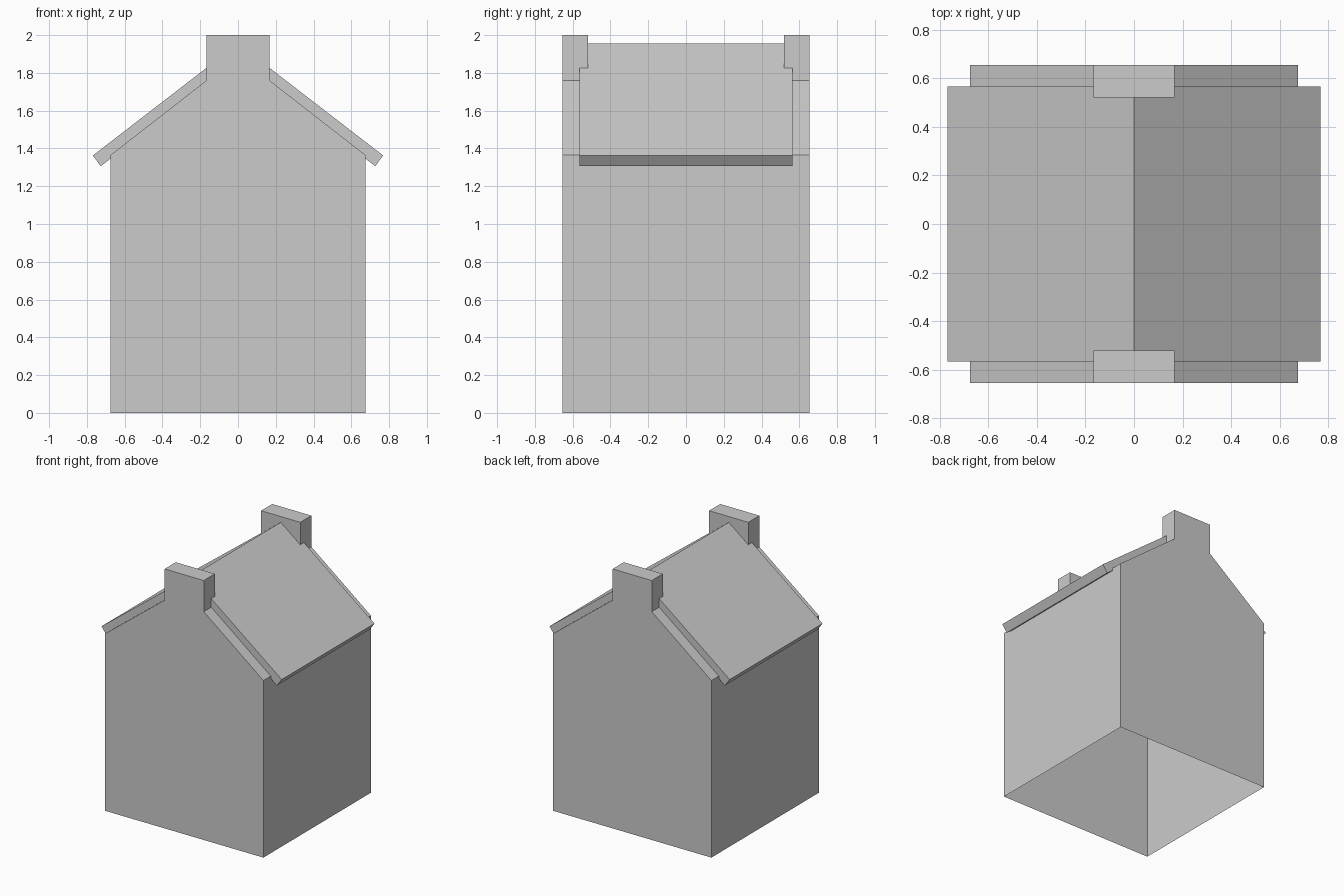
import bpy
import bmesh

cube = bpy.data.objects.get("Cube")
if cube:
    bpy.data.objects.remove(cube, do_unlink=True)

GREY = (0.6, 0.6, 0.6, 1.0)
grey = bpy.data.materials.new("plain_grey")
grey.use_nodes = True
grey.diffuse_color = GREY
grey.node_tree.nodes["Principled BSDF"].inputs["Base Color"].default_value = GREY


def make_object(name, bm):
    mesh = bpy.data.meshes.new(name)
    bm.to_mesh(mesh)
    bm.free()
    mesh.materials.append(grey)
    obj = bpy.data.objects.new(name, mesh)
    bpy.context.collection.objects.link(obj)
    return obj


def extruded(name, half, half_depth, open_bottom=False):
    """Mirror a half outline (x, z) in x and extrude it along y."""
    outline = half + [(-x, z) for x, z in reversed(half) if x > 0]
    bm = bmesh.new()
    front = [bm.verts.new((x, -half_depth, z)) for x, z in outline]
    back = [bm.verts.new((x, half_depth, z)) for x, z in outline]
    bm.faces.new(front)
    bm.faces.new(back[::-1])
    count = len(outline)
    for i in range(count):
        j = (i + 1) % count
        bm.faces.new((front[i], back[i], back[j], front[j]))
    bmesh.ops.recalc_face_normals(bm, faces=bm.faces)
    if open_bottom:
        floor = [f for f in bm.faces if all(v.co.z < 0.001 for v in f.verts)]
        bmesh.ops.delete(bm, geom=floor, context='FACES_ONLY')
    return make_object(name, bm)


# House walls with sloped gables and an open underside
WALL_X, WALL_Y = 0.675, 0.655
STACK_X, STACK_INNER_Y = 0.167, 0.52
SHOULDER_Z = 1.76
extruded("house_walls",
         [(WALL_X, 0), (WALL_X, 1.365), (STACK_X, SHOULDER_Z)],
         WALL_Y, open_bottom=True)

# Bent roof slab, closed at the eaves and at both ends
extruded("roof",
         [(0, 1.865), (0.727, 1.306), (0.768, 1.363), (0, 1.955)],
         0.565)

# Chimney stack flush with each gable
for name, side in (("front_chimney", -1), ("back_chimney", 1)):
    bm = bmesh.new()
    bmesh.ops.create_cube(bm, size=1)
    depth, height = WALL_Y - STACK_INNER_Y, 2 - SHOULDER_Z
    bmesh.ops.scale(bm, vec=(2 * STACK_X, depth, height), verts=bm.verts)
    bmesh.ops.translate(
        bm, vec=(0, side * (WALL_Y - depth / 2), 2 - height / 2), verts=bm.verts)
    hidden = [f for f in bm.faces if f.normal.z < -0.9]
    bmesh.ops.delete(bm, geom=hidden, context='FACES_ONLY')
    make_object(name, bm)
